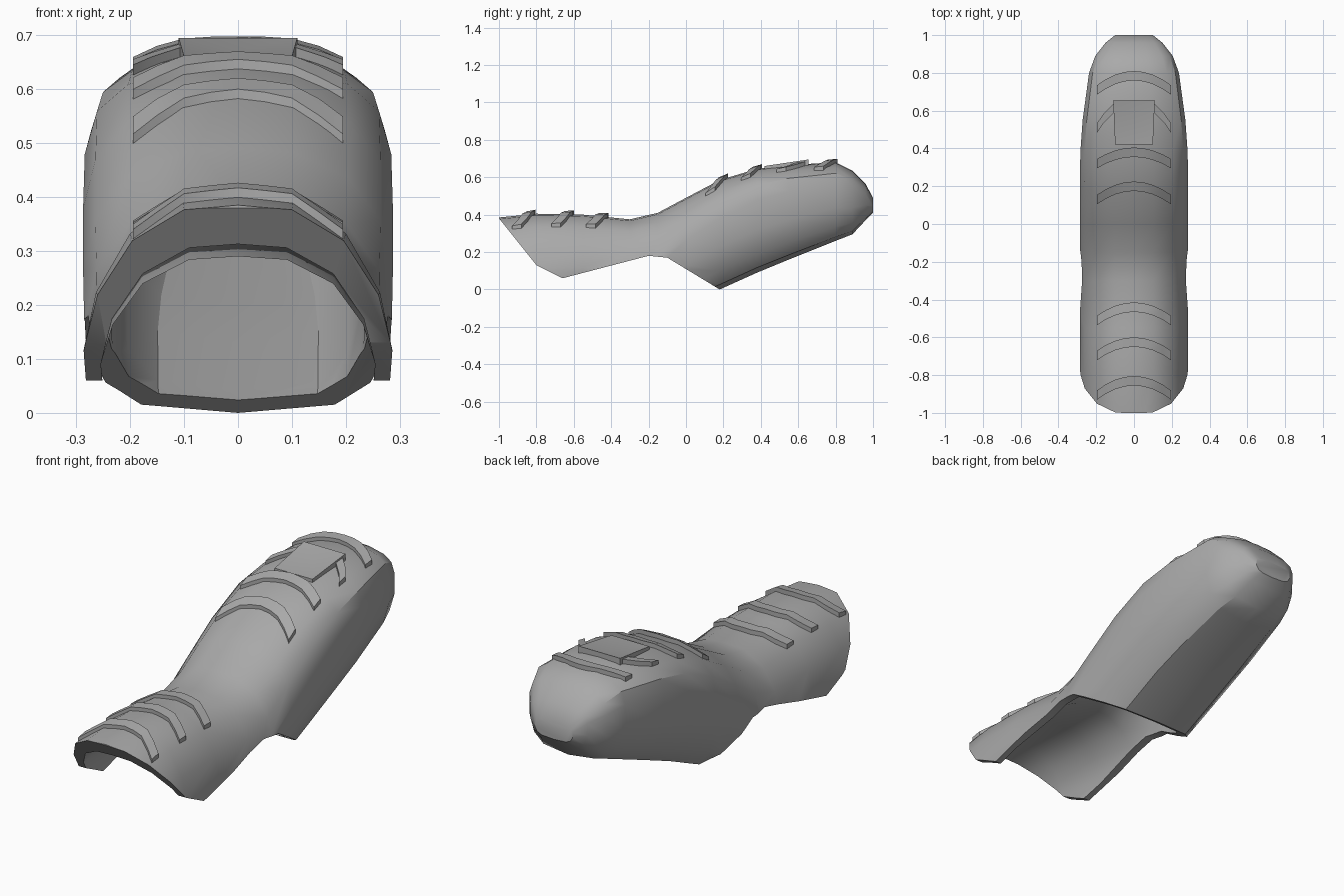
import bpy, bmesh, math

old = bpy.data.objects.get("Cube")
if old:
    bpy.data.objects.remove(old, do_unlink=True)

grey = bpy.data.materials.new("mid_grey")
grey.use_nodes = True
GREY = (0.4, 0.4, 0.4, 1)
grey.diffuse_color = GREY
grey.node_tree.nodes["Principled BSDF"].inputs["Base Color"].default_value = GREY

# Stations along the body: y, top z, bottom z, half width
STATIONS = [(-1.0, .385, -.2, .278), (-.8, .405, -.2, .286), (-.55, .40, -.19, .286),
            (-.3, .375, -.17, .284), (-.15, .41, -.14, .285), (0, .49, -.075, .287),
            (.18, .585, 0, .287), (.38, .645, .09, .284), (.55, .665, .16, .272),
            (.8, .68, .26, .238), (.89, .635, .295, .205), (.96, .565, .37, .15),
            (1.0, .49, .41, .1)]
# Half cross-sections: fraction of half width, fraction of height below the top
FRONT_HALF = [(0, 0), (.36, .015), (.7, .12), (.92, .3), (1, .48), (.97, .67), (.83, .85), (.6, .965), (0, 1)]
BACK_HALF = [(0, 0), (.36, .01), (.72, .06), (.92, .14), (1, .28), (1, .58), (.88, .82), (.64, .95), (0, 1)]


def half_at(y):
    """Arched at the front, squarer towards the back."""
    k = min(1, max(0, (y + .3) / .75))
    return [(f0 + k * (f1 - f0), d0 + k * (d1 - d0))
            for (f0, d0), (f1, d1) in zip(FRONT_HALF, BACK_HALF)]


def make_object(name, verts, faces):
    me = bpy.data.meshes.new(name)
    me.from_pydata(verts, [], faces)
    bm = bmesh.new()
    bm.from_mesh(me)
    bmesh.ops.recalc_face_normals(bm, faces=bm.faces)
    bm.to_mesh(me)
    bm.free()
    me.materials.append(grey)
    ob = bpy.data.objects.new(name, me)
    bpy.context.collection.objects.link(ob)
    return ob


def loft(name, rings):
    n = len(rings[0])
    verts = [p for r in rings for p in r]
    faces = [(i * n + j, i * n + (j + 1) % n, (i + 1) * n + (j + 1) % n, (i + 1) * n + j)
             for i in range(len(rings) - 1) for j in range(n)]
    faces += [tuple(range(n)), tuple(range(len(verts) - n, len(verts)))]
    return make_object(name, verts, faces)


def ring(y, top, bottom, w):
    right = [(f * w, y, top - d * (top - bottom)) for f, d in half_at(y)]
    return right + [(-x, yy, z) for x, yy, z in reversed(right[1:-1])]


def lerp(pairs, t):
    for a, b in zip(pairs, pairs[1:]):
        if t <= b[0]:
            k = (t - a[0]) / (b[0] - a[0])
            return [p + k * (q - p) for p, q in zip(a, b)]
    return pairs[-1]


def surface(x, y):
    """Height of the upper skin."""
    _, top, bottom, w = lerp(STATIONS, y)
    return top - lerp(half_at(y)[:5], abs(x) / w)[1] * (top - bottom)


# Outer shell, hollowed and trimmed along its lower edge
shell = loft("shoe_shell", [ring(*s) for s in STATIONS])
inside = [(y - .001, t - .085, b + .04, w - (.032 if y < 0 else .05)) for y, t, b, w in STATIONS[:10]]
inside[0] = (-1.2,) + inside[0][1:]
hollow = loft("hollow_cutter", [ring(*s) for s in inside])
EDGE = [(-1.3, .755), (-1, .38), (-.8, .13), (-.66, .06), (-.2, .18), (-.1, .17),
        (.18, 0), (.18, -1), (-1.3, -1)]
trim = loft("trim_cutter", [[(x, y, z) for y, z in EDGE] for x in (-1, 1)])
for cutter in (hollow, trim):
    cutter.hide_render = True
    mod = shell.modifiers.new(cutter.name, "BOOLEAN")
    mod.operation, mod.solver, mod.object = "DIFFERENCE", "EXACT", cutter
deps = bpy.context.evaluated_depsgraph_get()
cut_mesh = bpy.data.meshes.new_from_object(shell.evaluated_get(deps))
shell.modifiers.clear()
shell.data = cut_mesh
for cutter in (hollow, trim):
    bpy.data.objects.remove(cutter, do_unlink=True)


# Laces: bands that follow the upper skin
def lace(name, path, width=.05, rise=.022):
    rings = []
    for x, y in path:
        back, front = y + width / 2, y - width / 2
        zb, zf = surface(x, back), surface(x, front)
        rings.append([(x, front, zf - .02), (x, front, zf + rise * .8),
                      (x, back, zb + rise), (x, back, zb - .02)])
    return loft(name, rings)


parts = [shell]
XS = [-.195, -.15, -.1, -.05, 0, .05, .1, .15, .195]
for i, (y, bow) in enumerate([(-.83, .075), (-.625, .07), (-.44, .07),
                              (.2, .07), (.38, .06), (.785, .075)]):
    parts.append(lace("lace_%d" % (i + 1), [(x, y - bow * (abs(x) / .195) ** 2) for x in XS]))
for side, s in (("left", 1), ("right", -1)):
    parts.append(lace(side + "_short_lace", [(s * .195, .51), (s * .16, .56), (s * .1, .62)]))

# Dished knot plate where the laces cross
knot = [(-.1, .42, .66), (.1, .42, .66), (.11, .655, .695), (-.11, .655, .695)]
base = [(x, y, .63) for x, y, _ in knot]
sides = [(i, (i + 1) % 4, 5 + (i + 1) % 4, 5 + i) for i in range(4)]
parts.append(make_object("lace_knot", knot + [(0, .575, .67)] + base,
                         [(i, (i + 1) % 4, 4) for i in range(4)] + sides + [(5, 6, 7, 8)]))

for ob in bpy.context.selected_objects:
    ob.select_set(False)
for ob in parts:
    ob.select_set(True)
bpy.context.view_layer.objects.active = shell
bpy.ops.object.shade_smooth_by_angle(angle=math.radians(32))
